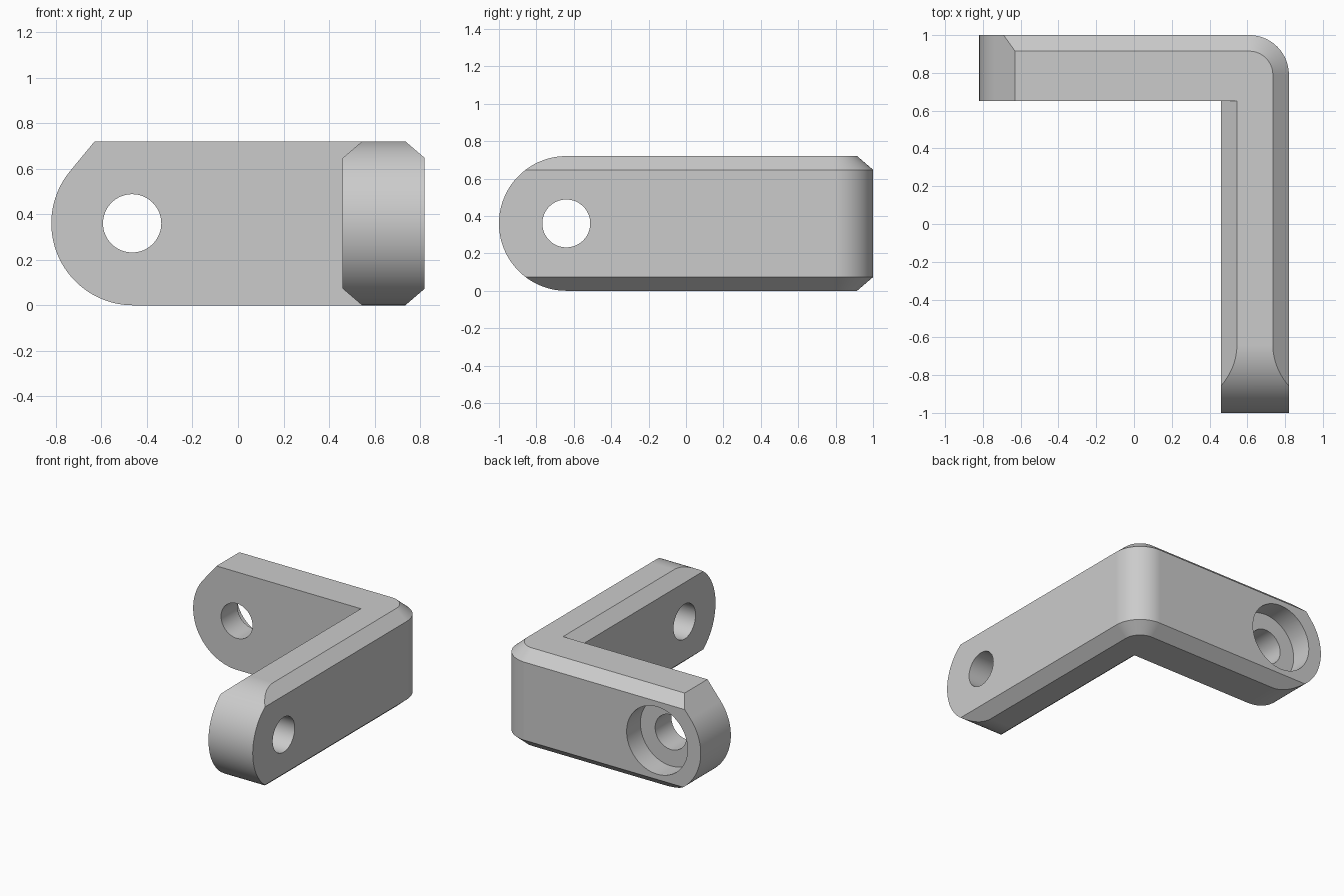
import bpy, bmesh
from math import cos, sin, radians
from mathutils import Vector

cube = bpy.data.objects.get("Cube")
if cube:
    bpy.data.objects.remove(cube, do_unlink=True)

# Main dimensions
HEIGHT, MID, END_R, HOLE_R = 0.72, 0.36, 0.36, 0.128
CHAMFER, CHAMFER_H = 0.085, 0.073
OUT_X, IN_X, OUT_Y, IN_Y, BEND_R = 0.82, 0.46, 1.0, 0.65, 0.21
BACK_PIVOT, SIDE_PIVOT = -0.46, -0.64

grey = bpy.data.materials.new("plain grey")
grey.use_nodes = True
grey.diffuse_color = (0.6, 0.6, 0.6, 1)
grey.node_tree.nodes["Principled BSDF"].inputs["Base Color"].default_value = (0.6, 0.6, 0.6, 1)


def arc(cx, cy, r, start, end, steps):
    angles = [radians(start + (end - start) * i / steps) for i in range(steps + 1)]
    return [(cx + r * cos(a), cy + r * sin(a)) for a in angles]


def loft(name, rings):
    """Solid through matching rings of points, capped at both ends."""
    bm = bmesh.new()
    rows = [[bm.verts.new(p) for p in ring] for ring in rings]
    n = len(rows[0])
    for low, high in zip(rows, rows[1:]):
        for i in range(n):
            j = (i + 1) % n
            bm.faces.new((low[i], low[j], high[j], high[i]))
    bm.faces.new(rows[0][::-1])
    bm.faces.new(rows[-1])
    bmesh.ops.recalc_face_normals(bm, faces=bm.faces)
    mesh = bpy.data.meshes.new(name)
    bm.to_mesh(mesh)
    bm.free()
    mesh.materials.append(grey)
    obj = bpy.data.objects.new(name, mesh)
    bpy.context.collection.objects.link(obj)
    return obj


def prism(name, profile, axis, start, end):
    """Extrude a (horizontal, z) profile along x or y."""
    place = (lambda d, h, z: (d, h, z)) if axis == "x" else (lambda d, h, z: (h, d, z))
    return loft(name, [[place(d, h, z) for h, z in profile] for d in (start, end)])


def outline(inset, z):
    """L-shaped plan; the chamfered sides move in by the inset."""
    bend = arc(OUT_X - BEND_R, OUT_Y - BEND_R, BEND_R - inset, 0, 90, 24)
    inner = IN_X + inset
    plan = [(inner, -1.1), (OUT_X - inset, -1.1), *bend,
            (-0.92, OUT_Y - inset), (-0.92, IN_Y), (inner, IN_Y)]
    return [(x, y, z) for x, y in plan]


# Chamfered bracket body
bracket = loft("corner_bracket", [
    outline(CHAMFER, 0), outline(0, CHAMFER_H),
    outline(0, HEIGHT - CHAMFER_H), outline(CHAMFER, HEIGHT)])

# Rounded end of the back arm, with a straight upper slope
slope_angle = 140.5
round_part = arc(BACK_PIVOT, MID, END_R, slope_angle, 270, 48)
direction = Vector((sin(radians(slope_angle)), -cos(radians(slope_angle))))
slope_top = Vector(round_part[0]) + direction * 0.6
back_shape = [tuple(slope_top), *round_part, (BACK_PIVOT, -0.3), (1.3, -0.3), (1.3, slope_top.y)]

# Fully rounded end of the side arm
side_shape = [(SIDE_PIVOT, 1.1), *arc(SIDE_PIVOT, MID, END_R, 90, 270, 64),
              (SIDE_PIVOT, -0.3), (1.3, -0.3), (1.3, 1.1)]


def circle(centre, r):
    return arc(centre, MID, r, 0, 360, 64)[:-1]


# Arm ends, pin holes and counterbore
cutters = [
    (prism("back_end_shape", back_shape, "y", -1.5, 1.5), "INTERSECT"),
    (prism("side_end_shape", side_shape, "x", -1.5, 1.5), "INTERSECT"),
    (prism("back_hole", circle(BACK_PIVOT - 0.005, HOLE_R), "y", 0.4, 1.3), "DIFFERENCE"),
    (prism("back_counterbore", circle(BACK_PIVOT - 0.005, 0.248), "y", 0.84, 1.3), "DIFFERENCE"),
    (prism("side_hole", circle(SIDE_PIVOT, HOLE_R), "x", 0.2, 1.2), "DIFFERENCE"),
]
for cutter, operation in cutters:
    cutter.hide_render = True
    mod = bracket.modifiers.new(cutter.name, "BOOLEAN")
    mod.operation, mod.object, mod.solver = operation, cutter, "EXACT"

# Bake the cuts and remove the cutters
depsgraph = bpy.context.evaluated_depsgraph_get()
finished = bpy.data.meshes.new_from_object(bracket.evaluated_get(depsgraph))
bracket.modifiers.clear()
bracket.data = finished
for cutter, _ in cutters:
    bpy.data.objects.remove(cutter, do_unlink=True)

# Smooth curved walls with crisp edges
bpy.ops.object.select_all(action="DESELECT")
bracket.select_set(True)
bpy.context.view_layer.objects.active = bracket
bpy.ops.object.shade_smooth_by_angle(angle=radians(20))
weighted = bracket.modifiers.new("even_shading", "WEIGHTED_NORMAL")
weighted.keep_sharp = True
